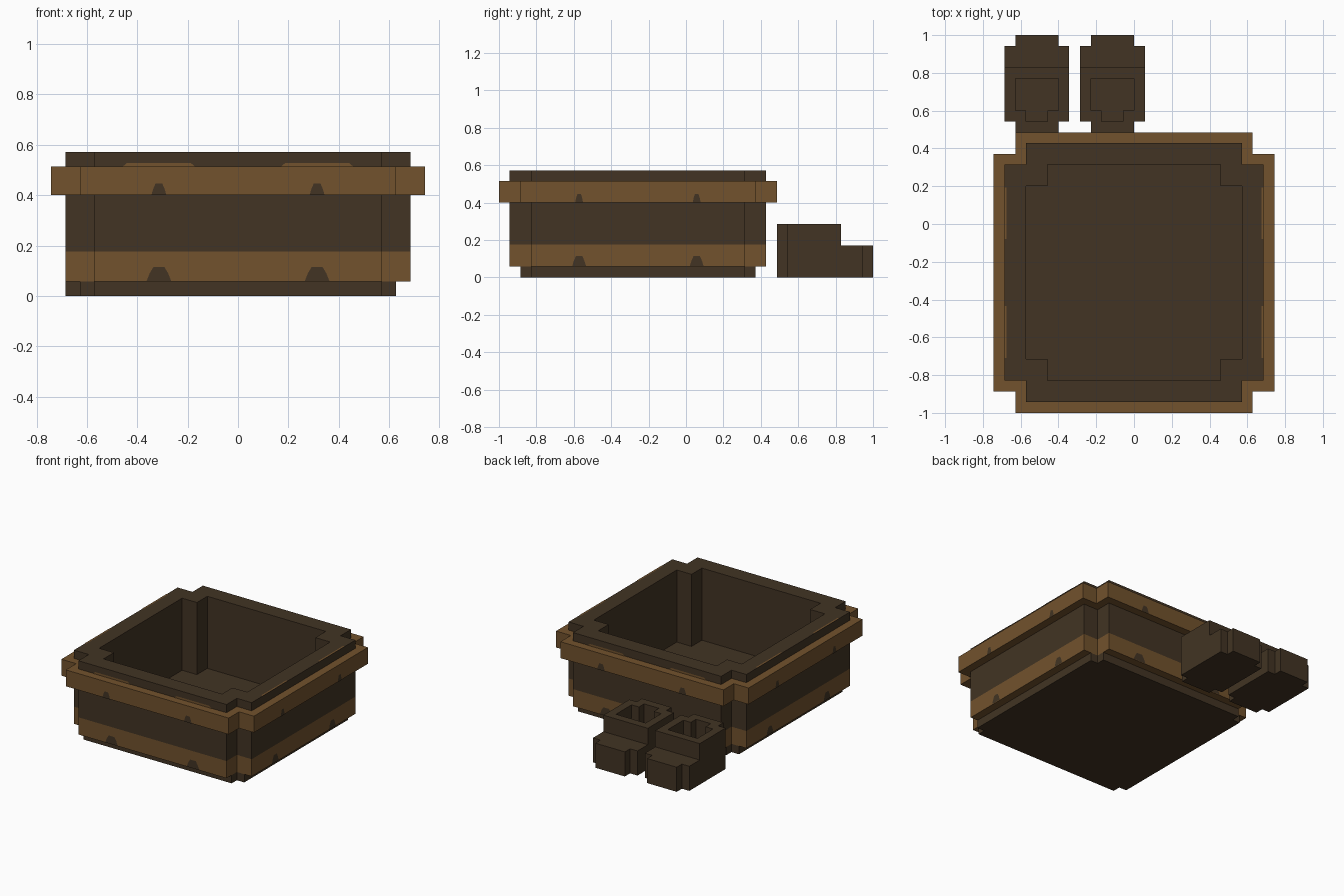
import bpy, bmesh, math
from mathutils import Matrix, Vector

cube = bpy.data.objects.get("Cube")
if cube:
    bpy.data.objects.remove(cube, do_unlink=True)

U = 2 / 35          # one block of the model's grid
TUB_Y = -4.5        # tub centre, in blocks


def material(name, rgb):
    m = bpy.data.materials.new(name)
    m.use_nodes = True
    col = (*rgb, 1)
    m.diffuse_color = col
    bsdf = m.node_tree.nodes["Principled BSDF"]
    bsdf.inputs["Base Color"].default_value = col
    bsdf.inputs["Roughness"].default_value = 0.9
    return m


DARK = material("dark wood", (0.054, 0.034, 0.017))
LIGHT = material("light wood", (0.168, 0.084, 0.026))


def finish(name, bm, origin):
    me = bpy.data.meshes.new(name)
    bm.transform(Matrix.Scale(U, 4) @ Matrix.Translation((*origin, 0)))
    bm.to_mesh(me)
    bm.free()
    me.materials.append(DARK)
    me.materials.append(LIGHT)
    ob = bpy.data.objects.new(name, me)
    bpy.context.collection.objects.link(ob)
    return ob


def loft(name, rings, origin, light=(), closed=False, light_bottom=False):
    """Skin a stack of (outline, height) rings; segments in light get the light colour."""
    bm = bmesh.new()
    loops = [[bm.verts.new((x, y, z)) for x, y in pts] for pts, z in rings]
    n = len(loops[0])
    pairs = list(zip(loops, loops[1:] + loops[:1]))
    if not closed:
        pairs.pop()
    for s, (a, b) in enumerate(pairs):
        for i in range(n):
            j = (i + 1) % n
            f = bm.faces.new((a[i], a[j], b[j], b[i]))
            f.material_index = int(s in light)
    if not closed:
        bm.faces.new(loops[0]).material_index = int(light_bottom)
        bm.faces.new(loops[-1])
    bmesh.ops.recalc_face_normals(bm, faces=bm.faces)
    return finish(name, bm, origin)


def notched(h, n):
    """Square of half width h with square notches n cut from the corners."""
    k = h - n
    corner = [(h, k), (k, k), (k, h)]
    pts = []
    for _ in range(4):
        pts += corner
        corner = [(-y, x) for x, y in corner]
    return pts


# Tub: base plinth, hollow body with painted lower band, projecting upper band
origin = (0, TUB_Y)
base, wall, band, inner = notched(11, 1), notched(12, 2), notched(13, 2), notched(10, 2)
loft("tub_base", [(base, 0), (base, 1)], origin)
loft("tub_body", [(wall, 1), (wall, 3.1), (wall, 10), (inner, 10), (inner, 1.2)],
     origin, light={0}, light_bottom=True)
loft("tub_upper_band", [(wall, 7), (band, 7), (band, 9), (wall, 9)],
     origin, light=range(4), closed=True)


# Painted marks repeated around the four sides
def marks(name, side_shapes, mat):
    """side_shapes(side) yields (points, distance) drawn on the wall facing that side."""
    bm = bmesh.new()
    for side in range(4):
        turn = Matrix.Rotation(side * math.pi / 2, 4, 'Z')
        for pts, dist in side_shapes(side):
            bm.faces.new([bm.verts.new(turn @ Vector((x, -dist - 0.04, z)))
                          for x, z in pts]).material_index = mat
    return finish(name, bm, origin)


def arch(cx, z, w, h):
    half = w / 2
    return [(cx - half, z), (cx + half, z), (cx + half * 0.75, z + h * 0.55),
            (cx + half * 0.45, z + h), (cx - half * 0.45, z + h),
            (cx - half * 0.75, z + h * 0.55)]


def knots(side):
    wide = side % 2 == 0
    for cx in (-5.5, 5.5):
        yield arch(cx, 7, 1.05 if wide else 0.75, 0.8), 13
        yield arch(cx, 1.05, 1.7 if wide else 1.3, 0.95), 12


def rim_marks(side):
    if side % 2 == 0:
        for cx in (-5.5, 5.5):
            yield [(cx - 2.5, 9), (cx + 2.5, 9), (cx + 2.2, 9.25), (cx - 2.2, 9.25)], 12


marks("tub_knots", knots, 0)
marks("tub_rim_marks", rim_marks, 1)

# Thin light strips lying on the side rims
bm = bmesh.new()
for sx in (-1, 1):
    for cy in (-5.5, 5.5):
        xs = sorted((sx * 11.8, sx * 12))
        bm.faces.new([bm.verts.new((x, cy + dy, 10.03)) for x, dy in
                      ((xs[0], -2.4), (xs[1], -2.4), (xs[1], 2.4), (xs[0], 2.4))])
for f in bm.faces:
    f.material_index = 1
finish("tub_rim_strips", bm, origin)


# Pair of boots behind the tub
def mirrored(half):
    return half + [(-x, y) for x, y in reversed(half)]


shaft = mirrored([(2, 0), (2, 1), (3, 1), (3, 6)])
opening = mirrored([(1, 1), (1, 2), (2, 2), (2, 5)])
toe = mirrored([(3, 6), (3, 8), (2, 8), (2, 9)])
for label, cx in (("right", -9), ("left", -2)):
    spot = (cx, 8.5)
    loft(label + "_boot_shaft", [(shaft, 0), (shaft, 5), (opening, 5), (opening, 1)], spot)
    loft(label + "_boot_toe", [(toe, 0), (toe, 3)], spot)
